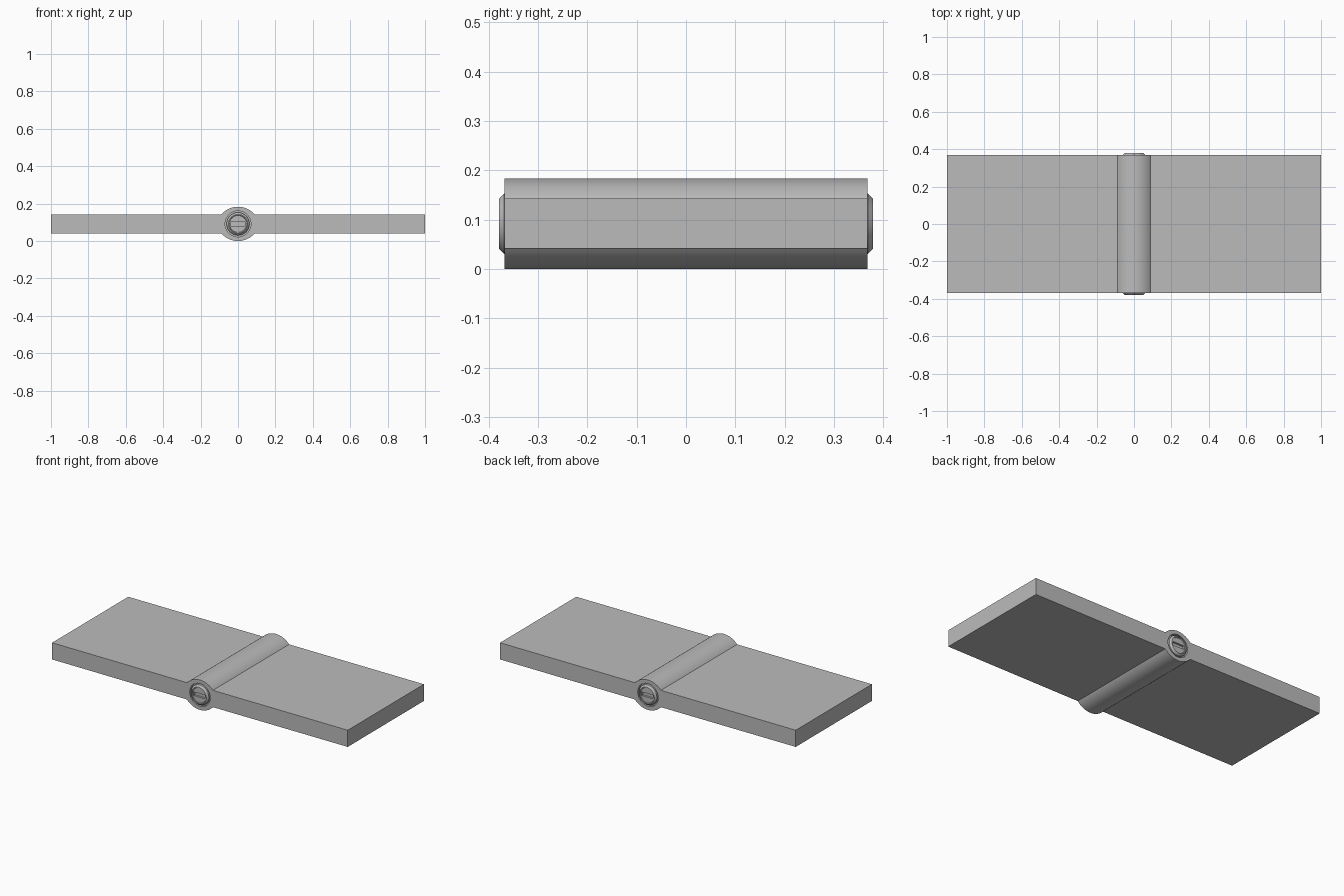
import bpy, bmesh, math
from mathutils import Matrix

cube = bpy.data.objects.get("Cube")
if cube:
    bpy.data.objects.remove(cube, do_unlink=True)

AXIS_Z = 0.0915      # height of the pin axis
HALF_Y = 0.368       # half depth of the leaves
PLATE_Z = (0.041, 0.143)

steel = bpy.data.materials.new("plain_grey")
steel.use_nodes = True
grey = (0.5, 0.5, 0.5, 1)
steel.diffuse_color = grey
steel.node_tree.nodes["Principled BSDF"].inputs["Base Color"].default_value = grey


def finish(name, bm, helper=False):
    bmesh.ops.recalc_face_normals(bm, faces=bm.faces)
    mesh = bpy.data.meshes.new(name)
    bm.to_mesh(mesh)
    bm.free()
    mesh.materials.append(steel)
    obj = bpy.data.objects.new(name, mesh)
    bpy.context.collection.objects.link(obj)
    obj.hide_render = helper
    obj.hide_viewport = helper
    return obj


def extrude_y(name, outline, y0, y1, helper=False):
    """Prism from an x-z outline."""
    bm = bmesh.new()
    face = bm.faces.new([bm.verts.new((x, y0, z)) for x, z in outline])
    new = bmesh.ops.extrude_face_region(bm, geom=[face])["geom"]
    moved = [v for v in new if isinstance(v, bmesh.types.BMVert)]
    bmesh.ops.translate(bm, verts=moved, vec=(0, y1 - y0, 0))
    return finish(name, bm, helper)


def lathe_y(name, profile, side, helper=False, steps=64):
    """Revolve (radius, y) points about the pin axis."""
    bm = bmesh.new()
    verts = [bm.verts.new((r, side * y, AXIS_Z)) for r, y in profile]
    edges = [bm.edges.new(pair) for pair in zip(verts, verts[1:])]
    bmesh.ops.spin(bm, geom=verts + edges, cent=(0, 0, AXIS_Z), axis=(0, 1, 0),
                   angle=2 * math.pi, steps=steps)
    bmesh.ops.remove_doubles(bm, verts=bm.verts, dist=1e-5)
    return finish(name, bm, helper)


def cut(obj, cutter):
    mod = obj.modifiers.new("cut", "BOOLEAN")
    mod.operation = "DIFFERENCE"
    mod.solver = "EXACT"
    mod.object = cutter


def smooth(obj):
    bpy.ops.object.select_all(action="DESELECT")
    obj.select_set(True)
    bpy.context.view_layer.objects.active = obj
    bpy.ops.object.shade_smooth_by_angle(angle=math.radians(30))


# Body: two flat leaves joined by a knuckle bulging above and below
half_w, rise = 0.088, 0.183 - PLATE_Z[1]
radius = (half_w ** 2 + rise ** 2) / (2 * rise)
spread = math.asin(half_w / radius)
top = []
for i in range(33):
    a = spread * (1 - i / 16)
    top.append((radius * math.sin(a), 0.183 - radius * (1 - math.cos(a))))
bottom = [(-x, 2 * AXIS_Z - z) for x, z in top]
outline = ([(1, PLATE_Z[1])] + top + [(-1, PLATE_Z[1]), (-1, PLATE_Z[0])]
           + bottom + [(1, PLATE_Z[0])])
body = extrude_y("leaves_and_knuckle", outline, -HALF_Y, HALF_Y)

for side, label in ((-1, "front"), (1, "back")):
    # Ring groove in the knuckle end
    groove = lathe_y(label + "_groove_cutter",
                     [(0, 0.350), (0.069, 0.350), (0.069, 0.40), (0, 0.40)], side, True)
    cut(body, groove)

    # Pin head with bevelled rim, shallow dish and slot
    cap = lathe_y(label + "_pin_head",
                  [(0, 0.345), (0.061, 0.345), (0.061, 0.369), (0.051, 0.379),
                   (0.047, 0.379), (0.045, 0.374), (0, 0.374)], side)
    slot = extrude_y(label + "_slot_cutter",
                     [(-0.038, AXIS_Z - 0.011), (0.038, AXIS_Z - 0.011),
                      (0.038, AXIS_Z + 0.011), (-0.038, AXIS_Z + 0.011)],
                     side * 0.362, side * 0.39, True)
    cut(cap, slot)
    smooth(cap)
smooth(body)
